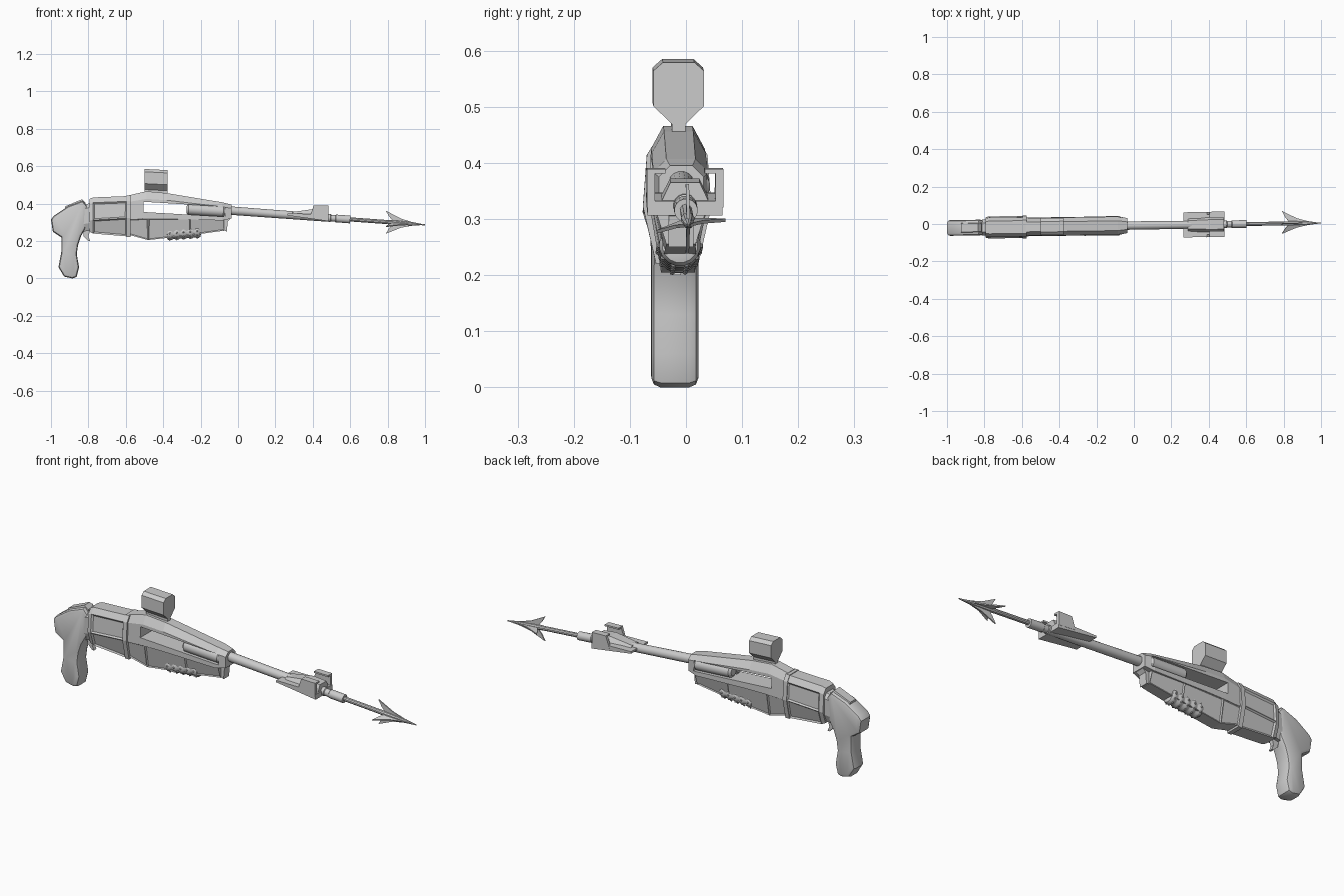
import bpy, bmesh, math
from mathutils import Vector

cube = bpy.data.objects.get("Cube")
if cube:
    bpy.data.objects.remove(cube)

grey = bpy.data.materials.new("plain grey")
grey.use_nodes = True
grey.diffuse_color = (0.6, 0.6, 0.6, 1)
grey.node_tree.nodes["Principled BSDF"].inputs["Base Color"].default_value = (0.6, 0.6, 0.6, 1)


def finish(name, bm, smooth=False):
    """Turn a bmesh into an object, with the slight sideways slant of the whole gun."""
    for v in bm.verts:
        v.co.y += -0.008 + 0.0133 * v.co.x
    bmesh.ops.recalc_face_normals(bm, faces=bm.faces[:])
    mesh = bpy.data.meshes.new(name)
    bm.to_mesh(mesh)
    bm.free()
    mesh.materials.append(grey)
    obj = bpy.data.objects.new(name, mesh)
    bpy.context.collection.objects.link(obj)
    if smooth:
        bpy.ops.object.select_all(action='DESELECT')
        obj.select_set(True)
        bpy.context.view_layer.objects.active = obj
        bpy.ops.object.shade_smooth_by_angle(angle=math.radians(35))
    return obj


def skin(rings):
    """Closed tube through equally sized rings of points."""
    bm = bmesh.new()
    loops = [[bm.verts.new(p) for p in ring] for ring in rings]
    n = len(loops[0])
    for a, b in zip(loops, loops[1:]):
        for i in range(n):
            j = (i + 1) % n
            bm.faces.new((a[i], a[j], b[j], b[i]))
    bm.faces.new(loops[0])
    bm.faces.new(loops[-1])
    bmesh.ops.recalc_face_normals(bm, faces=bm.faces[:])
    return bm


def loft(stations):
    """Stations are (x, [(half width, z), ...]) mirrored across the middle."""
    return skin([[Vector((x, w, z)) for w, z in half] +
                 [Vector((x, -w, z)) for w, z in reversed(half)] for x, half in stations])


def rod(start, end, profile, sides=16):
    """Lathe of (fraction, radius) pairs between two points."""
    start, end = Vector(start), Vector(end)
    d = (end - start).normalized()
    side = Vector((0, 1, 0))
    up = d.cross(side)
    turn = [2 * math.pi * (i + 0.5) / sides for i in range(sides)]
    return skin([[start.lerp(end, t) + r * (math.cos(a) * side + math.sin(a) * up)
                  for a in turn] for t, r in profile])


def slab(outline, y0, y1):
    """Side outline of (x, z) points, extruded across y."""
    return skin([[Vector((x, y, z)) for x, z in outline] for y in (y0, y1)])


# Pistol grip with rounded rims
bm = slab([(-1, .315), (-.985, .335), (-.91, .385), (-.83, .415), (-.805, .385), (-.815, .27),
           (-.84, .225), (-.855, .18), (-.862, .13), (-.85, .06), (-.863, .008), (-.885, 0),
           (-.93, .01), (-.96, .06), (-.945, .14), (-.945, .22), (-.99, .25)], -.042, .042)
rims = {e for f in bm.faces if abs(f.normal.y) > .9 for e in f.edges}
bmesh.ops.bevel(bm, geom=list(rims), offset=.016, segments=2, profile=.5,
                affect='EDGES', clamp_overlap=True)
finish("grip", bm, True)

# Raised comb on the grip, neck and trigger
finish("grip_cap", loft([(-.925, [(.022, .385), (.03, .36)]),
                         (-.835, [(.022, .423), (.03, .39)]),
                         (-.815, [(.022, .405), (.03, .36)])]))
finish("neck", loft([(-.83, [(.025, .39), (.04, .37), (.04, .29), (.025, .25)]),
                     (-.77, [(.025, .41), (.045, .385), (.045, .3), (.028, .26)])]))
finish("trigger", slab([(-.83, .26), (-.79, .26), (-.8, .225), (-.79, .2), (-.8, .2),
                        (-.825, .225)], -.01, .01))

# Rear receiver with recessed side panels
bm = loft([(-.795, [(.03, .425), (.048, .4), (.054, .31), (.034, .25)]),
           (-.775, [(.034, .433), (.052, .405), (.059, .312), (.036, .24)]),
           (-.595, [(.034, .44), (.052, .412), (.059, .322), (.036, .225)])])
panels = [f for f in bm.faces if abs(f.normal.y) > .8 and f.calc_area() > .01]
bmesh.ops.inset_individual(bm, faces=panels, thickness=.011, depth=-.006)
finish("receiver", bm)
finish("receiver_collar", loft([(x, [(.036, .443), (.054, .414), (.061, .322), (.038, .221)])
                                for x in (-.597, -.575)]))

# Forward housing with a slot cut straight through it
upper = finish("upper_housing", loft([
    (-.58, [(.026, .445), (.046, .41), (.05, .315)]),
    (-.49, [(.026, .466), (.048, .425), (.05, .318)]),
    (-.38, [(.026, .456), (.048, .418), (.05, .318)]),
    (-.085, [(.026, .407), (.049, .383), (.05, .31)]),
    (-.035, [(.02, .395), (.04, .375), (.04, .32)])]))
cutter = finish("slot_cutter", slab([(-.505, .41), (-.07, .383), (-.07, .33), (-.505, .355)],
                                    -.2, .2))
cutter.hide_render = True
cutter.hide_viewport = True
cut = upper.modifiers.new("slot", 'BOOLEAN')
cut.operation = 'DIFFERENCE'
cut.object = cutter
cut.solver = 'EXACT'

bm = loft([(-.58, [(.05, .317), (.032, .232)]), (-.48, [(.05, .32), (.03, .205)]),
           (-.26, [(.049, .32), (.03, .23)]), (-.075, [(.045, .315), (.026, .255)])])
panels = [f for f in bm.faces if abs(f.normal.y) > .7]
bmesh.ops.inset_individual(bm, faces=panels, thickness=.008, depth=-.004)
finish("lower_housing", bm)
finish("front_lug", slab([(-.1, .32), (-.035, .325), (-.055, .305), (-.06, .25), (-.085, .262)],
                         -.022, .022))

# Gas tubes filling the front of the slot on both sides
for label, s in (("left", 1), ("right", -1)):
    finish(label + "_tube", rod((-.275, s * .022, .37), (-.068, s * .022, .358),
                                [(0, .02), (.05, .03), (.95, .03), (1, .022)]), True)

# Ribbed fore grip with small studs
ribs = [(0, .02)]
for i in range(5):
    ribs += [((i + .1) / 5, .032), ((i + .35) / 5, .037), ((i + .65) / 5, .037), ((i + .9) / 5, .032)]
ribs.append((1, .02))
a, b = Vector((-.382, 0, .239)), Vector((-.2, 0, .254))
finish("fore_grip", rod(a, b, ribs), True)
bm = bmesh.new()
for i in range(5):
    for k in range(10):
        t = 2 * math.pi * k / 10
        p = a.lerp(b, (i + .5) / 5) + Vector((0, .037 * math.cos(t), .037 * math.sin(t)))
        made = bmesh.ops.create_icosphere(bm, subdivisions=1, radius=.005)
        bmesh.ops.translate(bm, verts=made["verts"], vec=p)
finish("fore_grip_studs", bm)

# Sight block on a narrow foot
outline = [(.028, .583), (.045, .568), (.045, .505), (.012, .473), (.012, .44)]
finish("sight", loft([(-.5, [(w, z + .002) for w, z in outline]),
                      (-.378, [(w, z - .004) for w, z in outline])]))

# Barrel and muzzle
finish("barrel", rod((-.06, 0, .364), (.6, 0, .315),
                     [(0, .023), (.84, .021), (.845, .018), (.88, .018), (.885, .021), (1, .021)]), True)

# Front bracket: wedge shelf and upright ears on each side
finish("bracket", slab([(.265, .347), (.265, .337), (.485, .306), (.485, .332), (.4, .345)],
                       -.067, .067))
finish("bracket_saddle", loft([(.29, [(.022, .355), (.04, .34)]),
                               (.41, [(.026, .372), (.045, .335)]),
                               (.48, [(.026, .365), (.045, .325)])]))
for label, s in (("left", 1), ("right", -1)):
    finish(label + "_ear", slab([(.385, .33), (.405, .39), (.483, .388), (.483, .32)],
                                s * .054, s * .068))
    finish(label + "_ear_lip", slab([(.405, .391), (.483, .389), (.483, .381), (.405, .383)],
                                    s * .035, s * .068))

# Harpoon shaft and four swept barbs
finish("harpoon_shaft", rod((.58, 0, .317), (1, 0, .287),
                            [(0, .011), (.5, .011), (.62, .013), (.85, .009), (1, .001)], 10), True)
for label, degrees, size in (("left", -4, .068), ("upper", 90, .06),
                             ("right", 205, .06), ("lower", 270, .064)):
    t = math.radians(degrees)
    out = Vector((0, math.cos(t), math.sin(t)))
    flat = Vector((0, -math.sin(t), math.cos(t)))
    blade = [(1, 0), (.93, .16), (.87, .4), (.79, 1), (.808, .5), (.835, 0)]
    bm = skin([[Vector((x, 0, .298 - .075 * (x - .85))) + out * r * size + flat * h
                for x, r in blade] for h in (-.003, .003)])
    finish(label + "_barb", bm)
